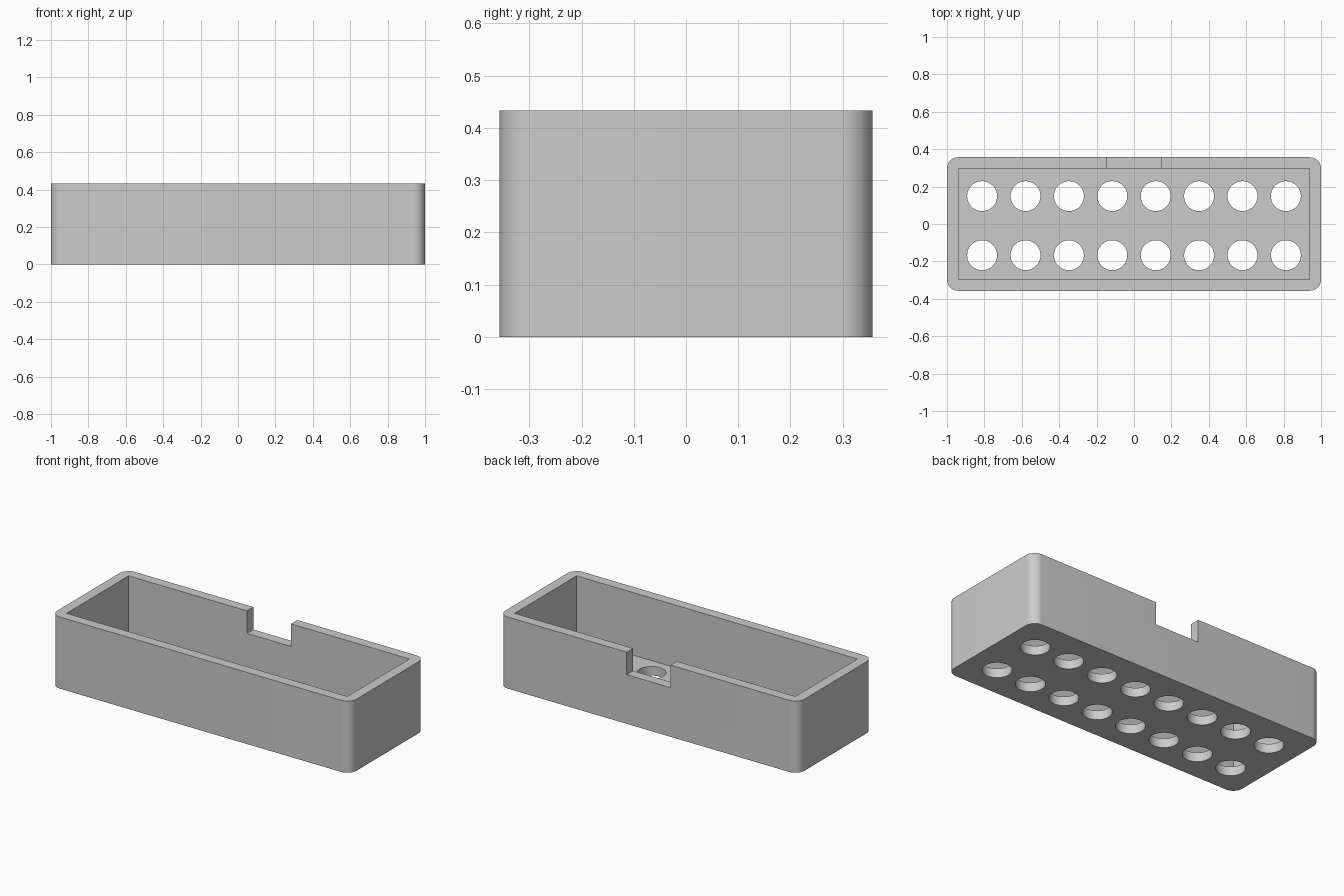
import bpy
import bmesh
from math import cos, sin, pi, radians

if "Cube" in bpy.data.objects:
    bpy.data.objects.remove(bpy.data.objects["Cube"], do_unlink=True)

HALF_X, HALF_Y, HEIGHT = 1.0, 0.357, 0.433
WALL, FLOOR, CORNER = 0.061, 0.055, 0.06
NOTCH_HALF, NOTCH_Z = 0.147, 0.297
HOLE_R, PITCH = 0.08, 0.232

grey = bpy.data.materials.new("light_grey_plastic")
grey.use_nodes = True
colour = (0.6, 0.6, 0.6, 1)
grey.diffuse_color = colour
grey.node_tree.nodes["Principled BSDF"].inputs["Base Color"].default_value = colour


def extrude_outline(bm, points, z0, z1):
    """Closed upright prism over a counter-clockwise outline."""
    face = bm.faces.new([bm.verts.new((x, y, z0)) for x, y in points])
    result = bmesh.ops.extrude_face_region(bm, geom=[face], use_keep_orig=True)
    for v in result["geom"]:
        if isinstance(v, bmesh.types.BMVert):
            v.co.z = z1
    bmesh.ops.recalc_face_normals(bm, faces=bm.faces)


def make_object(name, prisms):
    """One object out of several (outline, z0, z1) prisms."""
    bm = bmesh.new()
    for prism in prisms:
        extrude_outline(bm, *prism)
    mesh = bpy.data.meshes.new(name)
    bm.to_mesh(mesh)
    bm.free()
    mesh.materials.append(grey)
    obj = bpy.data.objects.new(name, mesh)
    bpy.context.collection.objects.link(obj)
    return obj


def rect(x0, x1, y0, y1):
    return [(x0, y0), (x1, y0), (x1, y1), (x0, y1)]


def circle(cx, cy, r, n=48):
    return [(cx + r * cos(2 * pi * i / n), cy + r * sin(2 * pi * i / n)) for i in range(n)]


def rounded_rect(hx, hy, r, steps=12):
    points = []
    for k, (sx, sy) in enumerate([(1, 1), (-1, 1), (-1, -1), (1, -1)]):
        for i in range(steps + 1):
            a = (k + i / steps) * pi / 2
            points.append((sx * (hx - r) + r * cos(a), sy * (hy - r) + r * sin(a)))
    return points


# Outer block with rounded upright corners
tray = make_object("tray", [(rounded_rect(HALF_X, HALF_Y, CORNER), 0, HEIGHT)])

# Square-cornered inside, cable notch in the back wall, two rows of floor holes
ix, iy = HALF_X - WALL, HALF_Y - WALL
cavity = make_object("cavity_cutter", [(rect(-ix, ix, -iy, iy), FLOOR, 1)])
notch = make_object("notch_cutter", [(rect(-NOTCH_HALF, NOTCH_HALF, 0.2, 0.5), NOTCH_Z, 1)])
holes = make_object("hole_cutter", [
    (circle((i - 3.5) * PITCH, y, HOLE_R), -0.1, 0.2)
    for i in range(8) for y in (0.149, -0.167)])

# Cut them out one after the other
bpy.ops.object.select_all(action="DESELECT")
bpy.context.view_layer.objects.active = tray
tray.select_set(True)
for cutter in (cavity, notch, holes):
    cutter.hide_render = True
    mod = tray.modifiers.new(cutter.name, "BOOLEAN")
    mod.operation, mod.solver, mod.object = "DIFFERENCE", "EXACT", cutter
    bpy.ops.object.modifier_apply(modifier=mod.name)
    bpy.data.objects.remove(cutter, do_unlink=True)

# Round corners and holes shade smooth, edges stay crisp
bpy.ops.object.shade_smooth_by_angle(angle=radians(30))
